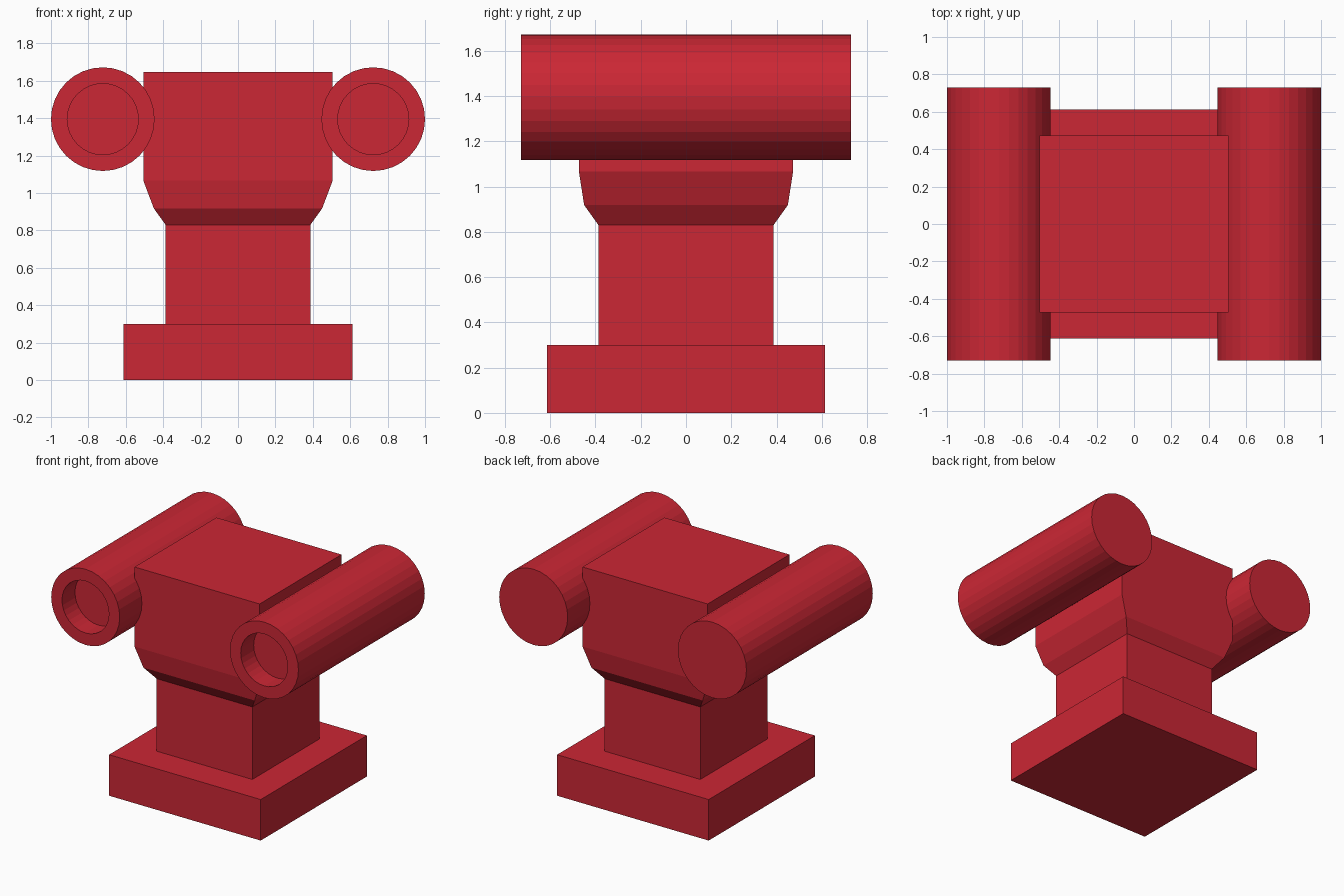
import bpy, bmesh
from math import cos, sin, tau

if "Cube" in bpy.data.objects:
    bpy.data.objects.remove(bpy.data.objects["Cube"])

red = bpy.data.materials.new("red")
red.diffuse_color = (0.6, 0.02, 0.035, 1)
red.use_nodes = True
red.node_tree.nodes["Principled BSDF"].inputs["Base Color"].default_value = red.diffuse_color


def loft(name, rings):
    """Skin a stack of equal-length vertex rings and cap both ends."""
    bm = bmesh.new()
    loops = [[bm.verts.new(p) for p in ring] for ring in rings]
    n = len(loops[0])
    for a, b in zip(loops, loops[1:]):
        for i in range(n):
            j = (i + 1) % n
            bm.faces.new((a[i], a[j], b[j], b[i]))
    bm.faces.new(loops[0][::-1])
    bm.faces.new(loops[-1])
    bmesh.ops.recalc_face_normals(bm, faces=bm.faces)
    mesh = bpy.data.meshes.new(name)
    bm.to_mesh(mesh)
    bm.free()
    mesh.materials.append(red)
    obj = bpy.data.objects.new(name, mesh)
    bpy.context.collection.objects.link(obj)
    return obj


def rect(hx, hy, z):
    return [(-hx, -hy, z), (hx, -hy, z), (hx, hy, z), (-hx, hy, z)]


def circle(x, y, z, r, n=32):
    return [(x + r * cos(tau * i / n), y, z + r * sin(tau * i / n)) for i in range(n)]


# Square foot and column
loft("base", [rect(0.613, 0.613, 0), rect(0.613, 0.613, 0.30)])
loft("column", [rect(0.387, 0.387, 0.30), rect(0.387, 0.387, 0.83)])

# Head flaring out from the column
loft("head", [rect(0.387, 0.387, 0.83), rect(0.45, 0.45, 0.918),
              rect(0.506, 0.473, 1.066), rect(0.506, 0.473, 1.648)])

# Side barrels with a blind bore at the front
for side, x in (("left", -0.723), ("right", 0.723)):
    loft(side + "_barrel", [circle(x, y, 1.395, r) for y, r in
                            ((0.73, 0.277), (-0.73, 0.277), (-0.73, 0.19), (-0.58, 0.19))])
